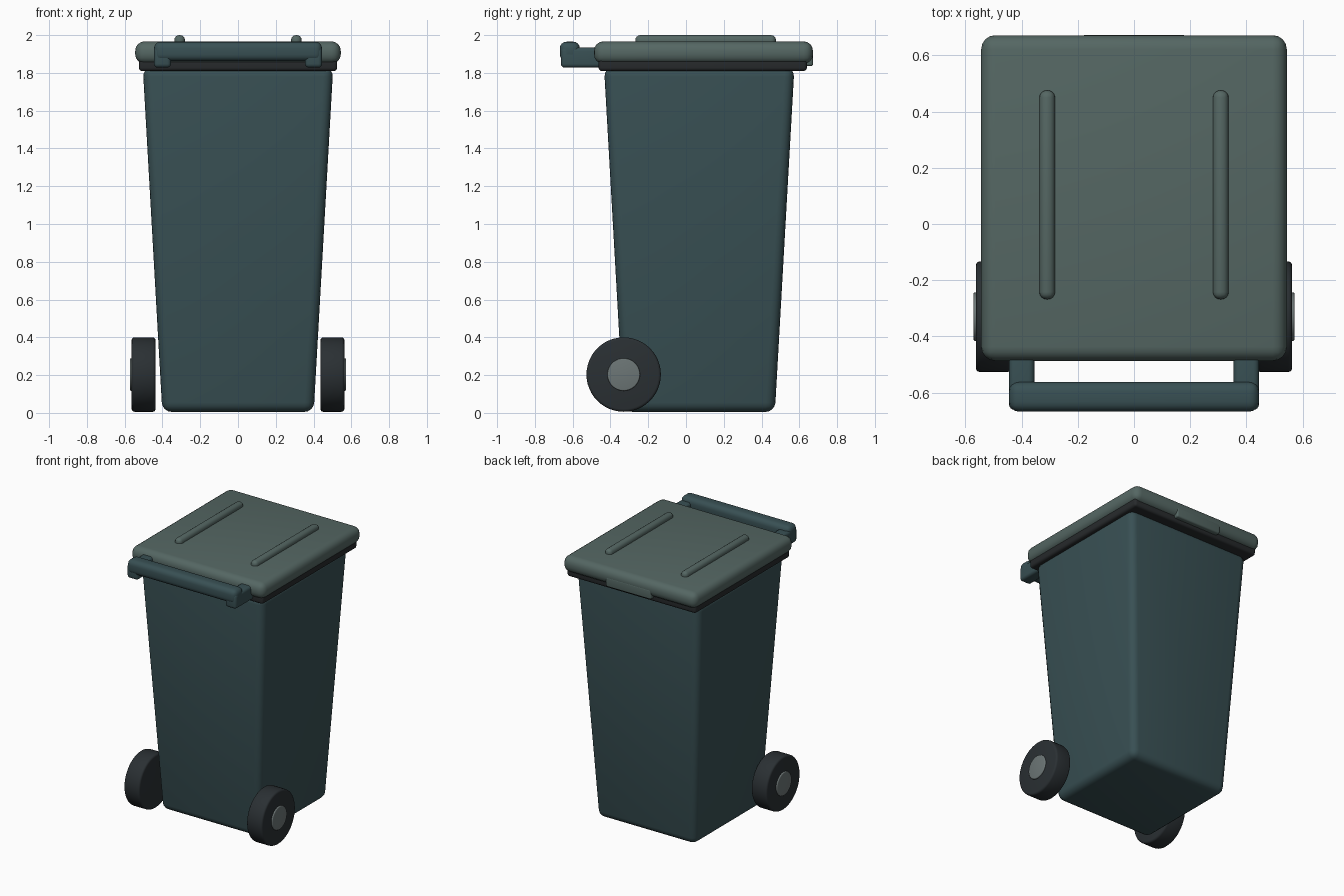
import bpy, bmesh, math

if "Cube" in bpy.data.objects:
    bpy.data.objects.remove(bpy.data.objects["Cube"])

def mat(name, rgb):
    m = bpy.data.materials.new(name)
    m.diffuse_color = (*rgb, 1)
    m.use_nodes = True
    m.node_tree.nodes["Principled BSDF"].inputs["Base Color"].default_value = m.diffuse_color
    return m

GREEN = mat("body green", (0.04, 0.08, 0.088))
LID = mat("lid green", (0.09, 0.135, 0.125))
DARK = mat("dark rim", (0.02, 0.023, 0.025))
TYRE = mat("tyre", (0.023, 0.029, 0.033))
HUB = mat("hub grey", (0.15, 0.18, 0.18))

def finish(ob, name, material, bevel, segments=4):
    ob.name = name
    ob.data.materials.append(material)
    if bevel:
        b = ob.modifiers.new("Bevel", 'BEVEL')
        b.width = bevel
        b.segments = segments
        b.limit_method = 'ANGLE'
    bpy.context.view_layer.objects.active = ob
    ob.select_set(True)
    for o in bpy.context.selected_objects:
        o.select_set(o == ob)
    bpy.ops.object.modifier_apply(modifier="Bevel")
    bpy.ops.object.shade_smooth_by_angle(angle=math.radians(35))
    return ob

def box(name, x, y, z, material, bevel, taper=1.0):
    """Rounded box from (min, max) ranges; taper scales the bottom face."""
    me = bpy.data.meshes.new(name)
    bm = bmesh.new()
    bmesh.ops.create_cube(bm, size=1)
    for v in bm.verts:
        k = taper if v.co.z < 0 else 1
        for i, (lo, hi) in enumerate((x, y, z)):
            v.co[i] = (lo + hi) / 2 + v.co[i] * (hi - lo) * (k if i < 2 else 1)
    bm.to_mesh(me)
    bm.free()
    ob = bpy.data.objects.new(name, me)
    bpy.context.collection.objects.link(ob)
    return finish(ob, name, material, bevel)

def disc(name, x0, x1, radius, material, bevel):
    """Wheel disc along x between x0 and x1."""
    bpy.ops.mesh.primitive_cylinder_add(
        vertices=48, radius=radius, depth=abs(x1 - x0),
        location=((x0 + x1) / 2, -0.33, 0.203), rotation=(0, math.pi / 2, 0))
    return finish(bpy.context.object, name, material, bevel, 3)

# Tapered bin body, rim and lid
box("body", (-0.504, 0.504), (-0.434, 0.574), (0.005, 1.83), GREEN, 0.05, 0.795)
box("rim", (-0.525, 0.525), (-0.463, 0.64), (1.81, 1.88), DARK, 0.018)
box("lid", (-0.544, 0.544), (-0.487, 0.672), (1.848, 1.967), LID, 0.05)
box("lid_grip", (-0.185, 0.185), (0.59, 0.673), (1.836, 1.91), LID, 0.012)

# Rear crossbar of the handle
box("handle_bar", (-0.445, 0.445), (-0.668, -0.562), (1.862, 1.965), GREEN, 0.035)

# Paired parts
for s, side in ((-1, "left"), (1, "right")):
    c = s * 0.309
    box("lid_rib_" + side, (c - 0.028, c + 0.028), (-0.268, 0.476),
        (1.92, 2.0), LID, 0.026)
    c = s * 0.4
    box("handle_arm_" + side, (c - 0.045, c + 0.045), (-0.662, -0.40),
        (1.828, 1.935), GREEN, 0.02)
    disc("tyre_" + side, s * 0.437, s * 0.563, 0.197, TYRE, 0.014)
    disc("hub_" + side, s * 0.46, s * 0.572, 0.086, HUB, 0.006)
